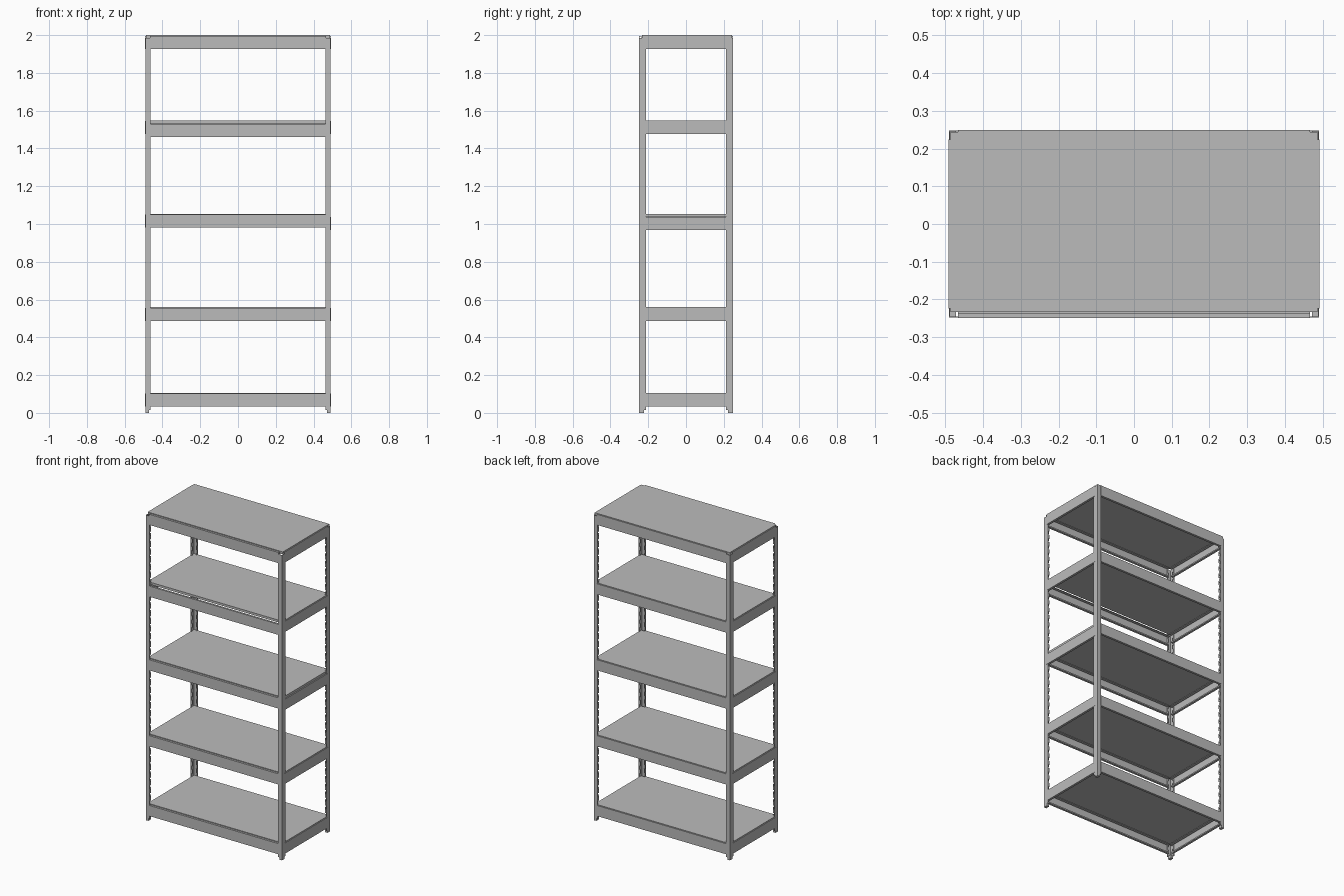
import bpy, bmesh
from mathutils import Matrix, Vector

cube = bpy.data.objects.get("Cube")
if cube:
    bpy.data.objects.remove(cube)

steel = bpy.data.materials.new("grey_steel")
steel.use_nodes = True
GREY = (0.5, 0.5, 0.5, 1)
steel.diffuse_color = GREY
steel.node_tree.nodes["Principled BSDF"].inputs["Base Color"].default_value = GREY

HALF_X, HALF_Y = 0.49, 0.248
SHEET = 0.003
POST_X, POST_Y = 0.024, 0.033


def finish(name, bm, sheet=False):
    mesh = bpy.data.meshes.new(name)
    bm.to_mesh(mesh)
    bm.free()
    mesh.materials.append(steel)
    obj = bpy.data.objects.new(name, mesh)
    bpy.context.collection.objects.link(obj)
    if sheet:
        mod = obj.modifiers.new("sheet_thickness", "SOLIDIFY")
        mod.thickness = SHEET
        mod.offset = 0
        mod.use_even_offset = True
    return obj


def box(name, low, high):
    low, high = Vector(low), Vector(high)
    bm = bmesh.new()
    bmesh.ops.create_cube(bm, size=1)
    bmesh.ops.scale(bm, vec=high - low, verts=bm.verts)
    bmesh.ops.translate(bm, vec=(low + high) / 2, verts=bm.verts)
    return finish(name, bm)


def strip(bm, path, start, end):
    """Folded sheet: sweep a flat path along z."""
    rows = [[bm.verts.new((x, y, z)) for x, y in path] for z in (start, end)]
    for i in range(len(path) - 1):
        bm.faces.new((rows[0][i], rows[0][i + 1], rows[1][i + 1], rows[1][i]))


def beam(name, half_length, outer, bottom, turn):
    # Wall with a bottom return, a top step and a ledge below the board
    profile = [(0.012, 0.007), (0.012, 0), (0, 0), (0, 0.066),
               (0.010, 0.066), (0.010, 0.054), (0.026, 0.054)]
    bm = bmesh.new()
    strip(bm, profile, -half_length, half_length)
    # Profile depth -> inward, profile height -> up, sweep -> along the side
    place = Matrix(((0, 0, 1, 0), (1, 0, 0, -outer), (0, 1, 0, bottom), (0, 0, 0, 1)))
    bm.transform(Matrix.Rotation(turn * 1.5707963, 4, 'Z') @ place)
    finish(name, bm, sheet=True)


def post(name, sx, sy):
    # Corner angle with a return lip on both edges
    lip = 0.005
    path = [(POST_X, lip), (POST_X, 0), (0, 0), (0, POST_Y), (lip, POST_Y)]
    bm = bmesh.new()
    strip(bm, path, 0.015, 1.985)
    # Teeth between the slots on both lips
    pitch, tooth = 0.05, 0.026
    for i in range(39):
        z = 0.03 + i * pitch
        strip(bm, [(POST_X, lip), (POST_X, 0.012)], z, z + tooth)
        strip(bm, [(lip, POST_Y), (0.012, POST_Y)], z, z + tooth)
    ox, oy = HALF_X - SHEET / 2, HALF_Y - SHEET / 2
    for v in bm.verts:
        v.co.x, v.co.y = sx * (ox - v.co.x), sy * (oy - v.co.y)
    finish(name, bm, sheet=True)
    # Foot inside the corner
    xs = sorted((sx * HALF_X, sx * (HALF_X - 0.018)))
    ys = sorted((sy * HALF_Y, sy * (HALF_Y - 0.026)))
    box(name + "_foot", (xs[0], ys[0], 0), (xs[1], ys[1], 0.022))


for front_back, sy in (("front", -1), ("back", 1)):
    for side, sx in (("left", 1), ("right", -1)):
        post(f"{front_back}_{side}_post", sx, sy)

# Shelves: top height, drop of the front beam, drop of the left beam
SHELVES = [(0.106, 0, 0), (0.56, 0, 0), (1.054, 0, 0.013), (1.548, 0.015, 0), (2.0, 0, 0)]
for n, (top, front_drop, left_drop) in enumerate(SHELVES, 1):
    base = top - 0.071
    long_half, short_half = HALF_X - POST_X, 0.224
    beam(f"shelf_{n}_front_beam", long_half, HALF_Y - 0.001, base - front_drop, 0)
    beam(f"shelf_{n}_left_beam", short_half, HALF_X, base - left_drop, 1)
    beam(f"shelf_{n}_back_beam", long_half, HALF_Y, base, 2)
    beam(f"shelf_{n}_right_beam", short_half, HALF_X, base, 3)
    box(f"shelf_{n}_board", (-0.486, -0.233, top - 0.015), (0.486, 0.244, top))
